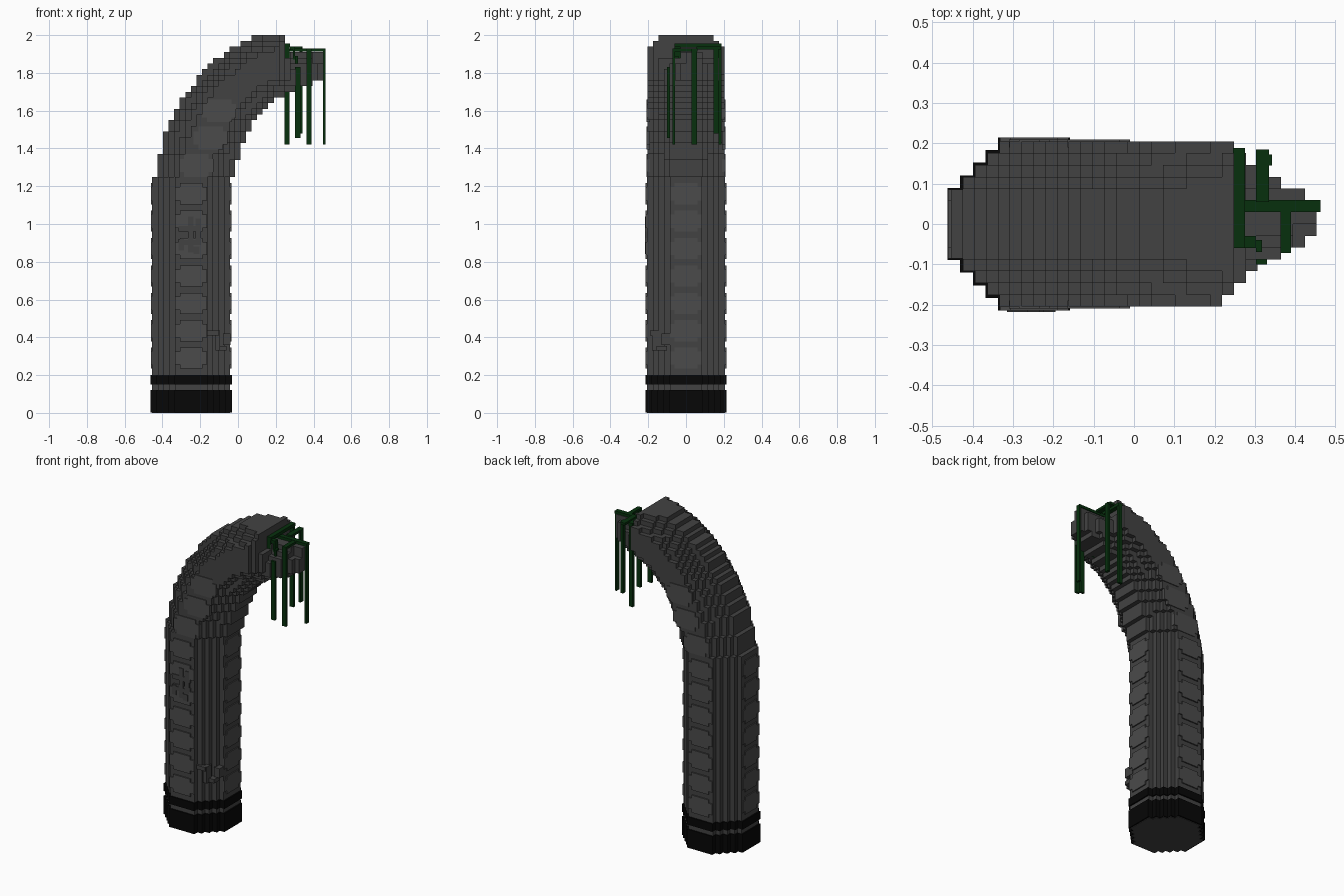
import bpy, bmesh, math

if "Cube" in bpy.data.objects:
    bpy.data.objects.remove(bpy.data.objects["Cube"])

CX = -0.248  # centre of the upright part


def material(name, r, g, b):
    m = bpy.data.materials.new(name)
    m.diffuse_color = (r, g, b, 1)
    m.use_nodes = True
    m.node_tree.nodes["Principled BSDF"].inputs["Base Color"].default_value = m.diffuse_color
    return m


GREY = material("dark grey", 0.055, 0.055, 0.055)
LIGHT = material("panel grey", 0.07, 0.07, 0.07)
BLACK = material("black", 0.002, 0.002, 0.002)
GREEN = material("vine green", 0.002, 0.03, 0.004)


def finish(bm, name, mat):
    bmesh.ops.recalc_face_normals(bm, faces=bm.faces)
    me = bpy.data.meshes.new(name)
    bm.to_mesh(me)
    bm.free()
    me.materials.append(mat)
    ob = bpy.data.objects.new(name, me)
    bpy.context.collection.objects.link(ob)
    return ob


def add_box(bm, x0, x1, y0, y1, z0, z1):
    vs = bmesh.ops.create_cube(bm, size=1)["verts"]
    for v in vs:
        v.co = ((x0 + x1) / 2 + v.co.x * (x1 - x0),
                (y0 + y1) / 2 + v.co.y * (y1 - y0),
                (z0 + z1) / 2 + v.co.z * (z1 - z0))


def boxes(name, mat, items):
    bm = bmesh.new()
    for b in items:
        add_box(bm, *b)
    return finish(bm, name, mat)


def stepped_prism(name, mat, half, z0, z1, steps=4, step=0.03):
    """Octagon with staircase corners, extruded upwards."""
    flat = half - steps * step
    quarter = []
    for i in range(steps):
        quarter += [(half - step * i, flat + step * i),
                    (half - step * (i + 1), flat + step * i)]
    quarter.append((flat, half))
    pts = []
    for _ in range(4):
        pts += quarter
        quarter = [(-y, x) for x, y in quarter]
    bm = bmesh.new()
    f = bm.faces.new([bm.verts.new((CX + x, y, z0)) for x, y in pts])
    ext = bmesh.ops.extrude_face_region(bm, geom=[f])["geom"]
    bmesh.ops.translate(bm, vec=(0, 0, z1 - z0),
                        verts=[g for g in ext if isinstance(g, bmesh.types.BMVert)])
    return finish(bm, name, mat)


# Upright trunk and base bands
stepped_prism("trunk", GREY, 0.206, 0.0, 1.25)
stepped_prism("base_band", BLACK, 0.215, 0.003, 0.12, step=0.0315)
stepped_prism("upper_band", BLACK, 0.215, 0.15, 0.20, step=0.0315)

# Bent upper part, made of small cubes that follow an arc
NX, NY, NZ = 31, 14, 25
DX, DY, DZ = 0.908 / NX, 0.41 / NY, 0.75 / NZ
X0, Y0, Z0 = -0.455, -0.205, 1.25


def inside(i, j, k):
    if not (0 <= i < NX and 0 <= j < NY and 0 <= k < NZ):
        return False
    x, y, z = X0 + DX * (i + 0.5), Y0 + DY * (j + 0.5), Z0 + DZ * (k + 0.5)
    a = math.atan2(z - 1.2, 0.395 - x)
    r = math.hypot(z - 1.2, 0.395 - x)
    r_in = 0.425 + 0.11 * max(0, a - 0.5)
    r_out = 0.825 + 0.022 * min(1, max(0, (a - 0.5) / 0.6))
    d = abs((r - r_in) / (r_out - r_in) - 0.5) * 0.41
    if d > 0.205 or abs(y) > 0.205 - max(0, d - 0.075):
        return False
    if x > 0.245:  # tip is lower, and falls away to both sides of a ridge
        fall = min(1, (x - 0.245) / 0.06)
        if z > 1.91 - 1.1 * max(0, abs(y - 0.02) - 0.03) * fall:
            return False
        if x > 0.39 and y < 0 and z > 1.84:
            return False
    if x > 0.22:  # pointed in plan
        w = 0.2 - (x - 0.22) if x < 0.33 else 0.09 - (x - 0.33) * 0.5
        if not -w <= y <= w + 0.03:
            return False
    return True


bm = bmesh.new()
verts = {}


def corner(p):
    if p not in verts:
        verts[p] = bm.verts.new((X0 + p[0] * DX, Y0 + p[1] * DY, Z0 + p[2] * DZ))
    return verts[p]


for i in range(NX):
    for j in range(NY):
        for k in range(NZ):
            if not inside(i, j, k):
                continue
            for axis in range(3):
                for side in (0, 1):
                    n = [i, j, k]
                    n[axis] += 2 * side - 1
                    if inside(*n):
                        continue
                    u, v = (axis + 1) % 3, (axis + 2) % 3
                    loop = []
                    for du, dv in ((0, 0), (1, 0), (1, 1), (0, 1)):
                        p = [i, j, k]
                        p[axis] += side
                        p[u] += du
                        p[v] += dv
                        loop.append(corner(tuple(p)))
                    bm.faces.new(loop if side else loop[::-1])
finish(bm, "bent_top", GREY)

# Raised notched panels on the four flat sides
items = []
for n in range(7):
    z = 0.29 + 0.145 * n
    for w, h in ((0.085, 0.035), (0.06, 0.056)):
        for s in (-1, 1):
            ya, yb = sorted((s * 0.19, s * 0.214))
            items.append((CX - w, CX + w, ya, yb, z - h, z + h))
            xa, xb = sorted((CX + s * 0.19, CX + s * 0.213))
            items.append((xa, xb, -w, w, z - h, z + h))
for x, z in ((-0.22, 1.31), (-0.145, 1.455), (-0.1, 1.6)):
    for w, h in ((0.09, 0.035), (0.065, 0.06)):
        for s in (-1, 1):
            ya, yb = sorted((s * 0.19, s * 0.21))
            items.append((x - w, x + w, ya, yb, z - h, z + h))
boxes("raised_panels", LIGHT, items)

# Small root-like reliefs on the front and the front right corner
items = [(-0.315 + dx, -0.315 + dx + w, -0.218, -0.2, z, z + h)
         for dx, w, z, h in ((0, 0.12, 0.96, 0.03), (0.05, 0.03, 0.85, 0.19),
                             (0.09, 0.03, 0.9, 0.13), (0, 0.03, 0.86, 0.06),
                             (0.02, 0.1, 0.89, 0.025), (0.08, 0.03, 0.84, 0.04))]
items += [(-0.19, -0.1, -0.19, -0.165, 0.41, 0.435), (-0.12, -0.095, -0.18, -0.13, 0.33, 0.435),
          (-0.12, -0.06, -0.155, -0.1, 0.33, 0.355), (-0.08, -0.04, -0.13, -0.06, 0.36, 0.42)]
boxes("root_reliefs", GREY, items)

# Vines draped over the tip: runs on top, then hanging strands
boxes("vine_runs", GREEN, [
    (0.245, 0.275, -0.06, 0.188, 1.935, 1.955),
    (0.245, 0.463, 0.03, 0.06, 1.913, 1.93),
    (0.303, 0.335, 0.055, 0.185, 1.925, 1.94),
    (0.363, 0.39, -0.072, 0.03, 1.913, 1.928),
    (0.275, 0.303, -0.06, -0.03, 1.92, 1.94),
    (0.29, 0.303, -0.06, -0.03, 1.87, 1.935),
    (0.303, 0.318, -0.07, -0.04, 1.81, 1.89),
    (0.305, 0.33, -0.1, -0.06, 1.8, 1.83)])
boxes("vine_strands", GREEN, [
    (0.245, 0.272, 0.172, 0.188, 1.42, 1.95),
    (0.45, 0.463, 0.03, 0.058, 1.42, 1.93),
    (0.363, 0.39, -0.072, -0.058, 1.42, 1.925),
    (0.303, 0.33, -0.1, -0.085, 1.455, 1.83),
    (0.325, 0.342, 0.145, 0.172, 1.48, 1.94),
    (0.245, 0.272, -0.06, -0.045, 1.7, 1.95)])
